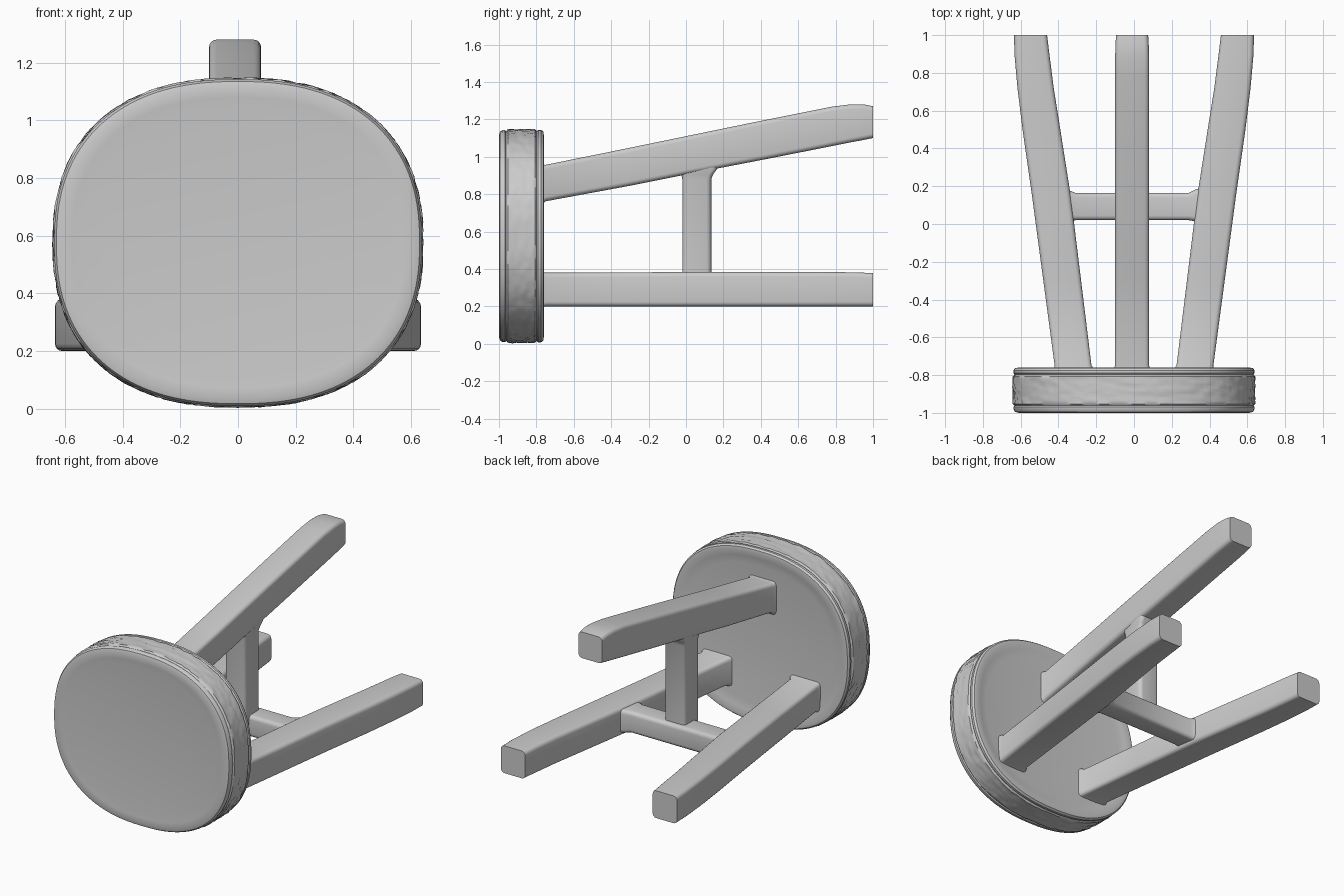
import bpy, bmesh, math, random

if "Cube" in bpy.data.objects:
    bpy.data.objects.remove(bpy.data.objects["Cube"])

random.seed(4)


def skin(name, rings, angle=35):
    """Join equal-length closed rings into a capped, smooth-shaded tube."""
    bm = bmesh.new()
    loops = [[bm.verts.new(p) for p in ring] for ring in rings]
    n = len(loops[0])
    for a, b in zip(loops, loops[1:]):
        for i in range(n):
            j = (i + 1) % n
            bm.faces.new((a[i], a[j], b[j], b[i]))
    bm.faces.new(loops[0])
    bm.faces.new(loops[-1])
    bmesh.ops.recalc_face_normals(bm, faces=bm.faces)
    mesh = bpy.data.meshes.new(name)
    bm.to_mesh(mesh)
    bm.free()
    obj = bpy.data.objects.new(name, mesh)
    bpy.context.collection.objects.link(obj)
    bpy.ops.object.select_all(action='DESELECT')
    obj.select_set(True)
    bpy.context.view_layer.objects.active = obj
    bpy.ops.object.shade_smooth_by_angle(angle=math.radians(angle))
    return obj


def rounded_rect(u0, u1, v0, v1, r=0.025, steps=4):
    """Rounded rectangle outline as (u, v) pairs."""
    pts = []
    corners = ((u1 - r, v1 - r), (u0 + r, v1 - r), (u0 + r, v0 + r), (u1 - r, v0 + r))
    for k, (cu, cv) in enumerate(corners):
        for s in range(steps + 1):
            t = (k + s / steps) * math.pi / 2
            pts.append((cu + r * math.cos(t), cv + r * math.sin(t)))
    return pts


def bar(name, axis, stations):
    """Loft rounded rectangles (pos, u0, u1, v0, v1) along an axis."""
    place = {'X': lambda p, u, v: (p, u, v),
             'Y': lambda p, u, v: (u, p, v),
             'Z': lambda p, u, v: (u, v, p)}[axis]
    return skin(name, [[place(s[0], u, v) for u, v in rounded_rect(*s[1:])]
                       for s in stations])


# Seat: squarish oval disc with beaded edges and a rough wrapped rim
def seat_ring(inset, y, rough=0.0, count=144):
    ring = []
    for i in range(count):
        t = 2 * math.pi * i / count
        c, s = math.cos(t), math.sin(t)
        d = inset + rough * random.random()
        e = 2 / 2.35
        ring.append(((0.645 - d) * math.copysign(abs(c) ** e, c), y,
                     0.576 + (0.574 - d) * math.copysign(abs(s) ** e, s)))
    return ring


profile = [(0.11, -0.993), (0.07, -0.998), (0.035, -1.0), (0.015, -0.994),
           (0.007, -0.98), (0.007, -0.968), (0.013, -0.962)]
rings = [seat_ring(d, y) for d, y in profile]
rings += [seat_ring(0.0, -0.952 + 0.0145 * k, 0.007) for k in range(11)]
rings += [seat_ring(d, y) for d, y in
          [(0.013, -0.798), (0.006, -0.79), (0.006, -0.775), (0.015, -0.763),
           (0.035, -0.76), (0.07, -0.768), (0.12, -0.775)]]
skin("seat", rings)

# Upper leg: slopes up toward its foot, small flare where it enters the seat
bar("upper_leg", 'Y', [
    (-0.80, -0.112, 0.092, 0.735, 0.965),
    (-0.77, -0.108, 0.088, 0.745, 0.958),
    (-0.75, -0.10, 0.08, 0.762, 0.957),
    (-0.30, -0.10, 0.08, 0.845, 1.048),
    (0.00, -0.10, 0.08, 0.905, 1.11),
    (0.40, -0.10, 0.08, 0.982, 1.192),
    (0.78, -0.10, 0.08, 1.057, 1.268),
    (0.88, -0.10, 0.08, 1.077, 1.28),
    (0.95, -0.098, 0.078, 1.09, 1.28),
    (1.00, -0.095, 0.075, 1.10, 1.27)])

# Two lower legs splaying outward, mirrored
outline = [(-0.80, 0.205, 0.43, 0.19, 0.39), (-0.77, 0.21, 0.425, 0.193, 0.387),
           (-0.75, 0.225, 0.42, 0.20, 0.38), (-0.30, 0.28, 0.48, 0.20, 0.382),
           (0.15, 0.335, 0.54, 0.20, 0.384), (0.50, 0.39, 0.59, 0.20, 0.384),
           (0.72, 0.425, 0.617, 0.20, 0.384), (0.90, 0.448, 0.633, 0.20, 0.382),
           (1.00, 0.46, 0.635, 0.20, 0.378)]
for side, label in ((1, "right"), (-1, "left")):
    bar(label + "_lower_leg", 'Y',
        [(y, *sorted((side * a, side * b)), z0, z1) for y, a, b, z0, z1 in outline])

# Stretcher between the lower legs, flared at both joints
bar("stretcher", 'X', [
    (-0.40, 0.00, 0.20, 0.215, 0.375), (-0.335, 0.015, 0.175, 0.22, 0.37),
    (-0.31, 0.02, 0.165, 0.225, 0.365), (0.29, 0.02, 0.165, 0.225, 0.365),
    (0.32, 0.015, 0.18, 0.22, 0.37), (0.40, 0.00, 0.21, 0.215, 0.375)])

# Post from stretcher up to the upper leg, flared at the top
bar("post", 'Z', [
    (0.28, -0.085, 0.065, -0.02, 0.135), (0.88, -0.085, 0.065, -0.02, 0.135),
    (0.905, -0.09, 0.07, -0.025, 0.145), (0.94, -0.095, 0.075, -0.035, 0.17),
    (0.97, -0.095, 0.075, -0.035, 0.17)])
